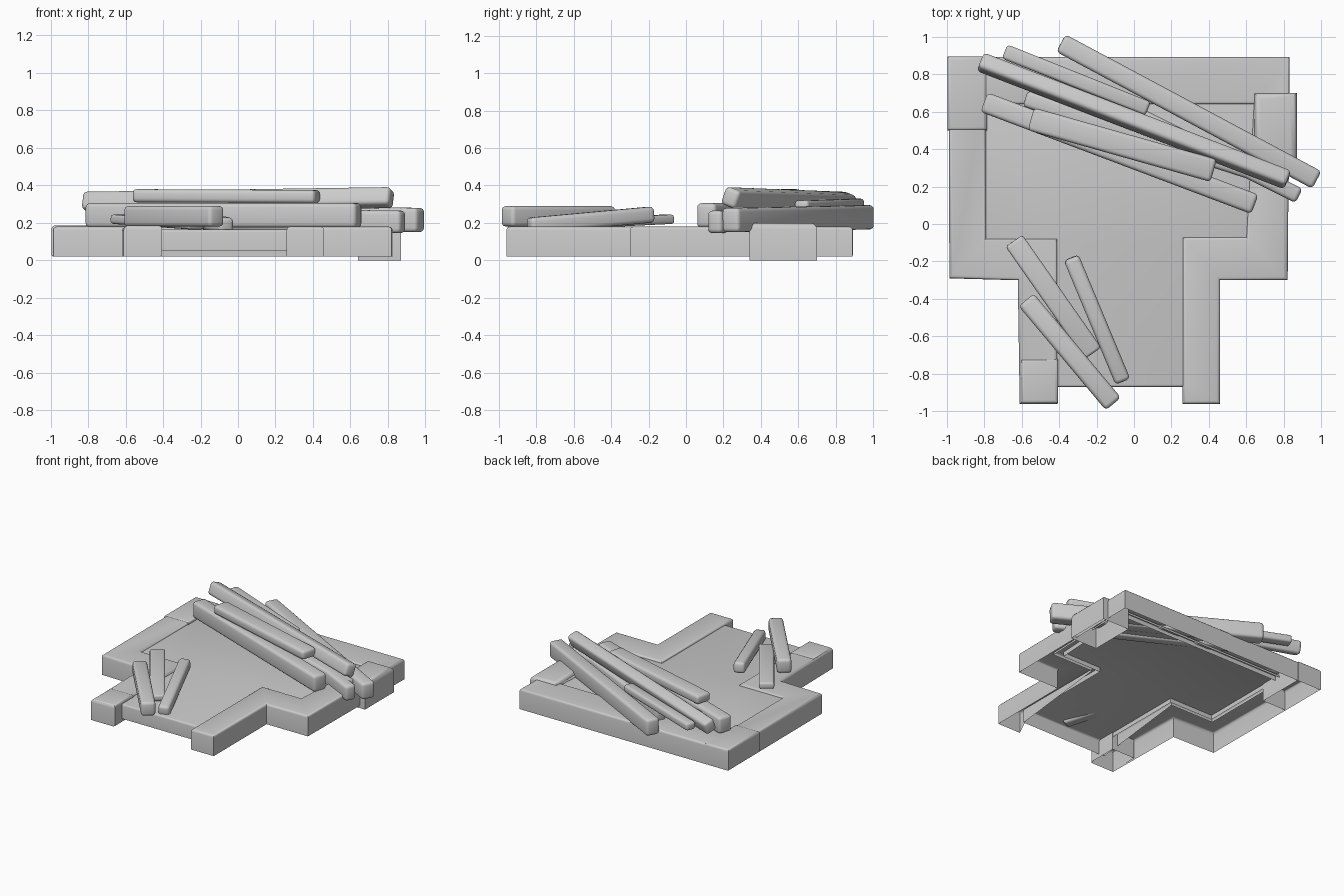
import bpy, bmesh, math
from mathutils import Vector, Matrix

if "Cube" in bpy.data.objects:
    bpy.data.objects.remove(bpy.data.objects["Cube"])


def finish(name, bm):
    me = bpy.data.meshes.new(name)
    bmesh.ops.recalc_face_normals(bm, faces=bm.faces)
    bm.to_mesh(me)
    bm.free()
    ob = bpy.data.objects.new(name, me)
    bpy.context.collection.objects.link(ob)
    bpy.ops.object.select_all(action='DESELECT')
    ob.select_set(True)
    bpy.context.view_layer.objects.active = ob
    bpy.ops.object.shade_smooth_by_angle(angle=math.radians(40))
    return ob


def bevel(bm, edges, w):
    bmesh.ops.bevel(bm, geom=edges, offset=w, segments=3, profile=0.5,
                    affect='EDGES', clamp_overlap=True)


def shell(name, points, top, w):
    """Open-bottomed slab: points are (x, y, bottom z of the wall there)."""
    bm = bmesh.new()
    up = [bm.verts.new((x, y, top)) for x, y, z in points]
    low = [bm.verts.new(p) for p in points]
    cap = bm.faces.new(up)
    n = len(points)
    for i in range(n):
        j = (i + 1) % n
        bm.faces.new((up[i], low[i], low[j], up[j]))
    bmesh.ops.recalc_face_normals(bm, faces=bm.faces)
    bevel(bm, list(cap.edges), w)
    if cap.is_valid and cap.normal.z < 0:
        bmesh.ops.reverse_faces(bm, faces=bm.faces)
    return finish(name, bm)


def plank(name, a, b, width, height, roll=0):
    """Rounded timber from point a to point b along its centre line."""
    a, b = Vector(a), Vector(b)
    x = (b - a).normalized()
    y = Vector((0, 0, 1)).cross(x).normalized()
    z = x.cross(y)
    rot = Matrix((x, y, z)).transposed().to_4x4() @ Matrix.Rotation(math.radians(roll), 4, 'X')
    bm = bmesh.new()
    bmesh.ops.create_cube(bm, size=1)
    bmesh.ops.scale(bm, vec=((b - a).length, width, height), verts=bm.verts)
    bevel(bm, list(bm.edges), min(0.022, height * 0.3))
    bm.transform(Matrix.Translation((a + b) / 2) @ rot)
    return finish(name, bm)


def block(name, x0, x1, y0, y1, bottom, top, w):
    return shell(name, [(x0, y0, bottom), (x1, y0, bottom),
                        (x1, y1, bottom), (x0, y1, bottom)], top, w)


# Raised stone rim, T-shaped and open at the front; inner walls stop at the floor
O, I = 0.02, 0.13
rim = [(0.26, -0.96, O), (0.46, -0.96, O), (0.46, -0.30, O), (0.82, -0.30, O),
       (0.83, 0.89, O), (-0.99, 0.89, O), (-0.985, -0.29, O), (-0.62, -0.30, O),
       (-0.61, -0.96, O), (-0.41, -0.96, O), (-0.41, -0.85, I), (-0.41, -0.08, I),
       (-0.79, -0.08, I), (-0.79, 0.64, I), (0.64, 0.64, I), (0.60, -0.07, I),
       (0.26, -0.07, I), (0.26, -0.85, I)]
shell("foundation_rim", rim, 0.18, 0.018)

# Slightly offset stones in the rim
block("rim_stone_right", 0.64, 0.87, 0.34, 0.70, 0.0, 0.20, 0.035)
block("rim_stone_corner", -0.995, -0.785, 0.50, 0.893, 0.025, 0.186, 0.018)
block("rim_stone_front_left", -0.605, -0.405, -0.957, -0.72, 0.025, 0.186, 0.018)

# Floor sheet with a short front skirt
F, B = 0.05, 0.14
floor = [(-0.45, -0.87, F), (0.30, -0.87, F), (0.30, -0.11, B), (0.66, -0.11, B),
         (0.68, 0.68, B), (-0.83, 0.68, B), (-0.83, -0.12, B), (-0.45, -0.12, B)]
shell("floor", floor, 0.165, 0.015)

# Fallen timbers: name, end, end, width, height, roll
timbers = [
    ("beam_back", (-0.39, 0.965, 0.23), (0.975, 0.235, 0.215), 0.105, 0.13, 0),
    ("beam_top", (-0.82, 0.865, 0.31), (0.82, 0.235, 0.335), 0.09, 0.10, -20),
    ("beam_long_low", (-0.30, 0.74, 0.22), (0.88, 0.15, 0.205), 0.085, 0.12, 0),
    ("beam_back_thin", (-0.69, 0.92, 0.30), (0.075, 0.615, 0.29), 0.08, 0.06, 0),
    ("beam_middle", (-0.58, 0.67, 0.24), (0.82, 0.22, 0.22), 0.09, 0.09, 0),
    ("beam_front", (-0.80, 0.65, 0.24), (0.645, 0.105, 0.24), 0.11, 0.13, 0),
    ("beam_front_upper", (-0.55, 0.56, 0.345), (0.425, 0.285, 0.34), 0.125, 0.07, 0),
    ("short_beam_under", (-0.64, -0.09, 0.22), (-0.22, -0.69, 0.19), 0.11, 0.05, 0),
    ("short_beam_right", (-0.335, -0.18, 0.245), (-0.06, -0.84, 0.185), 0.085, 0.085, 0),
    ("short_beam_front", (-0.575, -0.405, 0.235), (-0.11, -0.96, 0.235), 0.105, 0.11, 0),
]
for t in timbers:
    plank(*t)
